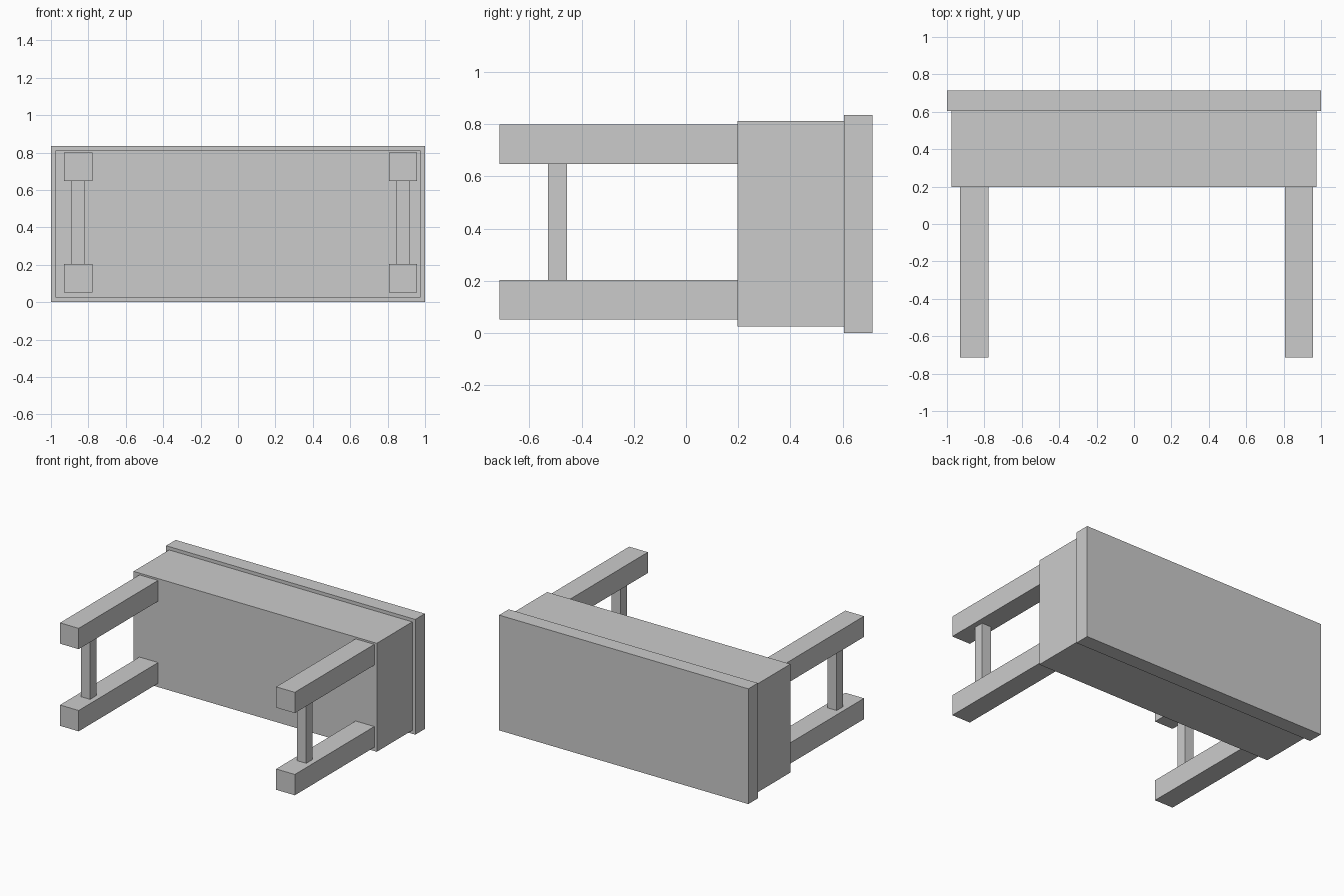
import bpy

if "Cube" in bpy.data.objects:
    bpy.data.objects.remove(bpy.data.objects["Cube"])


def box(name, x, y, z):
    """Box spanning the given (min, max) ranges."""
    bpy.ops.mesh.primitive_cube_add(size=1, location=[(r[0] + r[1]) / 2 for r in (x, y, z)])
    ob = bpy.context.object
    ob.name = name
    ob.scale = [r[1] - r[0] for r in (x, y, z)]
    bpy.ops.object.transform_apply(location=False, rotation=False, scale=True)
    return ob


# Table lying on its side: the top faces +y, the legs point to -y
box("table_top", (-1, 1), (0.604, 0.714), (0, 0.836))
box("table_body", (-0.976, 0.976), (0.197, 0.604), (0.025, 0.812))

# Legs in pairs, each pair joined by a stretcher
for side, cx in (("left", -0.854), ("right", 0.881)):
    for level, z in (("lower", (0.052, 0.203)), ("upper", (0.648, 0.799))):
        box(f"{side}_{level}_leg", (cx - 0.075, cx + 0.075), (-0.714, 0.197), z)
    box(f"{side}_stretcher", (cx - 0.037, cx + 0.037), (-0.529, -0.455), (0.203, 0.648))
